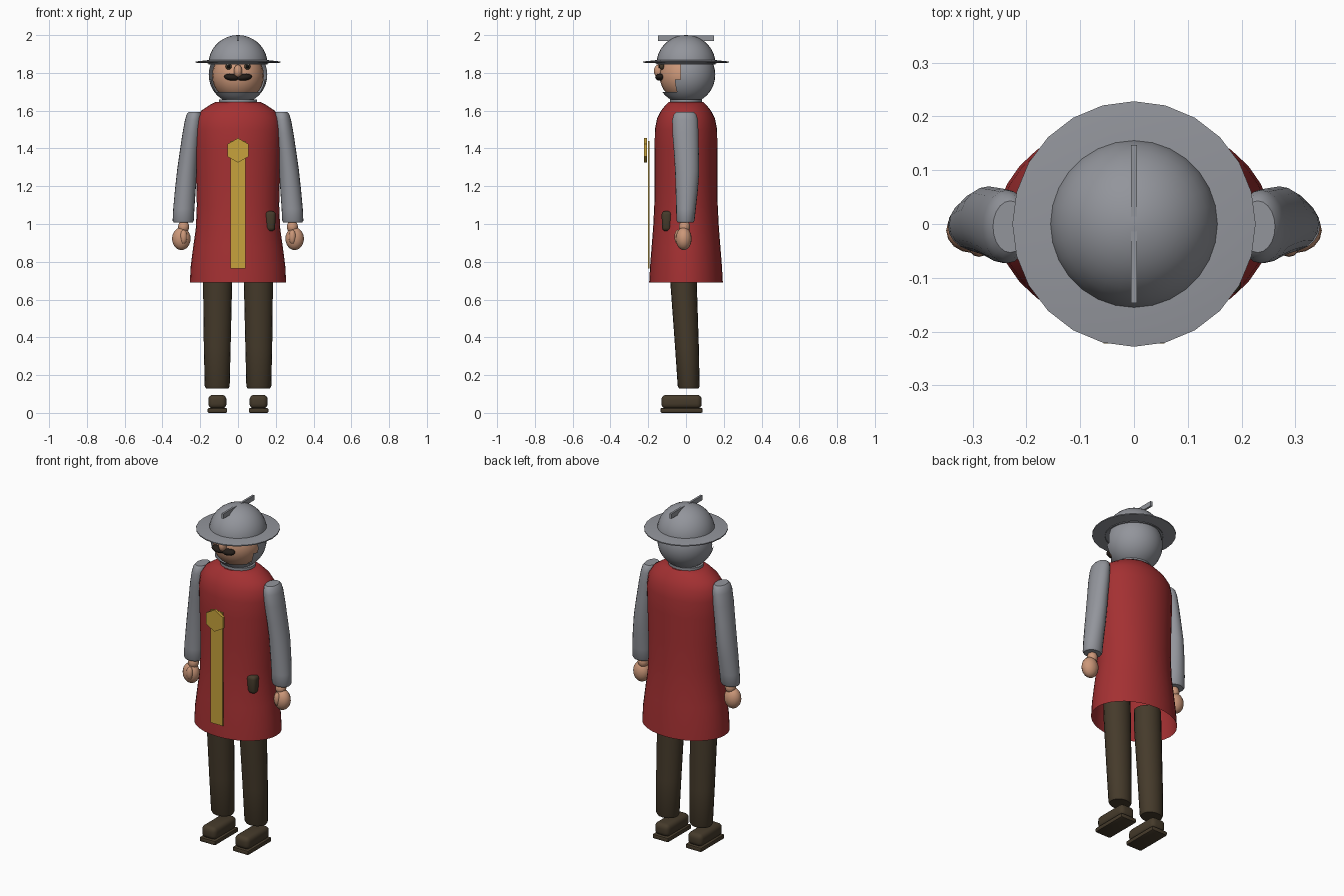
import bpy, bmesh, math
from mathutils import Matrix, Vector

if "Cube" in bpy.data.objects:
    bpy.data.objects.remove(bpy.data.objects["Cube"])


def material(name, rgb):
    m = bpy.data.materials.new(name)
    m.diffuse_color = (*rgb, 1)
    m.use_nodes = True
    m.node_tree.nodes["Principled BSDF"].inputs["Base Color"].default_value = m.diffuse_color
    return m


STEEL = material("steel grey", (0.29, 0.30, 0.33))
RED = material("tunic red", (0.37, 0.03, 0.032))
GOLD = material("gold", (0.57, 0.36, 0.045))
SKIN = material("skin", (0.60, 0.31, 0.19))
BROWN = material("dark brown", (0.06, 0.043, 0.024))
HAIR = material("moustache brown", (0.018, 0.013, 0.01))
BLACK = material("eye black", (0.006, 0.006, 0.006))


def finish(bm, name, mat, angle=40):
    me = bpy.data.meshes.new(name)
    bm.to_mesh(me)
    bm.free()
    ob = bpy.data.objects.new(name, me)
    bpy.context.collection.objects.link(ob)
    me.materials.append(mat)
    bpy.ops.object.select_all(action='DESELECT')
    ob.select_set(True)
    bpy.context.view_layer.objects.active = ob
    bpy.ops.object.shade_smooth_by_angle(angle=math.radians(angle))
    return ob


def loft(name, mat, rings, n=24, bottom=True, top=True, angle=40):
    """Stack of ellipses (cx, cy, z, rx, ry), listed from low to high."""
    bm = bmesh.new()
    loops = []
    for cx, cy, z, rx, ry in rings:
        loops.append([bm.verts.new((cx + rx * math.cos(2 * math.pi * i / n),
                                    cy + ry * math.sin(2 * math.pi * i / n), z)) for i in range(n)])
    for a, b in zip(loops, loops[1:]):
        for i in range(n):
            j = (i + 1) % n
            bm.faces.new((a[i], a[j], b[j], b[i]))
    if bottom:
        bm.faces.new(loops[0][::-1])
    if top:
        bm.faces.new(loops[-1])
    return finish(bm, name, mat, angle)


def ball(name, mat, loc, size, u=20, v=12, rot=0, drop=None):
    """Ellipsoid; drop is a rule that removes faces by their centre."""
    bm = bmesh.new()
    bmesh.ops.create_uvsphere(bm, u_segments=u, v_segments=v, radius=1)
    bm.transform(Matrix.Translation(loc) @ Matrix.Rotation(rot, 4, 'Y') @ Matrix.Diagonal((*size, 1)))
    if drop:
        dead = [f for f in bm.faces if drop(f.calc_center_median())]
        bmesh.ops.delete(bm, geom=dead, context='FACES')
    return finish(bm, name, mat)


def box(name, mat, lo, hi, bevel=0, seg=3, taper=1):
    bm = bmesh.new()
    bmesh.ops.create_cube(bm, size=1)
    for v in bm.verts:
        if v.co.z < 0:
            v.co.x *= taper
            v.co.y *= taper
    lo, hi = Vector(lo), Vector(hi)
    bm.transform(Matrix.Translation((lo + hi) / 2) @ Matrix.Diagonal((*(hi - lo), 1)))
    if bevel:
        bmesh.ops.bevel(bm, geom=bm.edges[:], offset=bevel, segments=seg, profile=0.5, affect='EDGES')
    return finish(bm, name, mat)


# Tunic, open at the hem
loft("tunic", RED, [(0, 0, z, rx, ry) for z, rx, ry in (
    (0.69, 0.255, 0.195), (0.78, 0.25, 0.19), (0.88, 0.237, 0.182), (0.98, 0.223, 0.174),
    (1.10, 0.218, 0.168), (1.25, 0.222, 0.166), (1.40, 0.228, 0.166), (1.50, 0.23, 0.165),
    (1.56, 0.222, 0.153), (1.60, 0.195, 0.132), (1.63, 0.15, 0.108), (1.645, 0.12, 0.092))],
    n=32, bottom=False)
loft("collar", STEEL, [(0, 0, 1.60, 0.10, 0.085), (0, 0, 1.66, 0.10, 0.085)], n=24)

# Head: mail hood with a face opening, and the face inside
ball("hood", STEEL, (0, 0, 1.79), (0.155, 0.155, 0.155), 32, 20,
     drop=lambda c: 1.69 < c.z < 1.87 and c.y < (-0.035 if c.z > 1.765 else -0.06))
ball("face", SKIN, (0, -0.003, 1.785), (0.137, 0.137, 0.137), 24, 16)
ball("nose", SKIN, (0, -0.145, 1.81), (0.022, 0.025, 0.034), 12, 10)
for s in (-1, 1):
    ball("moustache", HAIR, (s * 0.034, -0.137, 1.777), (0.041, 0.026, 0.018), 14, 10, rot=-s * 0.12)
    ball("eye", BROWN, (s * 0.05, -0.128, 1.834), (0.016, 0.014, 0.017), 12, 8)
    ball("pupil", BLACK, (s * 0.05, -0.14, 1.834), (0.008, 0.007, 0.009), 10, 8)

# Helmet: dome, brim and crest
dome = [(0, 0, 1.845 + 0.155 * math.sin(t), 0.157 * math.cos(t), 0.157 * math.cos(t))
        for t in [math.radians(a) for a in (0, 10, 20, 30, 40, 50, 60, 70, 80, 88)]]
loft("helmet_dome", STEEL, dome, n=28, bottom=False)
loft("helmet_brim", STEEL, [(0, 0, 1.851, 0.16, 0.16), (0, 0, 1.854, 0.226, 0.228),
                            (0, 0, 1.860, 0.226, 0.228), (0, 0, 1.868, 0.155, 0.155)], n=24, angle=25)
box("helmet_crest", STEEL, (-0.006, -0.147, 1.97), (0.006, 0.147, 1.999))

for s in (-1, 1):
    # Sleeves
    loft("sleeve", STEEL, [(s * x, y, z, rx, ry) for x, y, z, rx, ry in (
        (0.290, -0.003, 1.008, 0.050, 0.042), (0.290, -0.003, 1.018, 0.056, 0.048),
        (0.287, 0.000, 1.08, 0.056, 0.052), (0.279, 0.004, 1.18, 0.055, 0.059),
        (0.270, 0.006, 1.28, 0.053, 0.064), (0.258, 0.002, 1.38, 0.051, 0.066),
        (0.245, -0.003, 1.48, 0.049, 0.069), (0.236, -0.005, 1.55, 0.045, 0.068),
        (0.232, -0.005, 1.58, 0.040, 0.060), (0.230, -0.005, 1.592, 0.032, 0.048))], n=20)
    # Hands
    ball("wrist", SKIN, (s * 0.288, -0.008, 0.985), (0.030, 0.030, 0.035), 14, 10)
    ball("hand", SKIN, (s * 0.300, -0.012, 0.922), (0.049, 0.042, 0.060), 16, 12)
    ball("thumb", SKIN, (s * 0.288, -0.043, 0.932), (0.019, 0.018, 0.038), 12, 10)
    # Trousers
    loft("trouser_leg", BROWN, [(s * x, y, z, rx, ry) for x, y, z, rx, ry in (
        (0.110, 0.014, 0.130, 0.060, 0.052), (0.110, 0.014, 0.142, 0.066, 0.058),
        (0.110, 0.005, 0.35, 0.071, 0.063), (0.108, -0.013, 0.69, 0.077, 0.070),
        (0.108, -0.016, 0.80, 0.076, 0.070))], n=20)
    # Shoes
    box("shoe_upper", BROWN, (s * 0.109 - 0.048, -0.13, 0.022), (s * 0.109 + 0.048, 0.083, 0.096), 0.026, 4)
    box("shoe_sole", BROWN, (s * 0.109 - 0.052, -0.135, 0.0), (s * 0.109 + 0.052, 0.088, 0.026), 0.007, 2)

# Gold emblem: long band with a six-sided badge
box("gold_band", GOLD, (-0.04, -0.201, 0.765), (0.04, -0.193, 1.44))
bm = bmesh.new()
bmesh.ops.create_cone(bm, cap_ends=True, segments=6, radius1=0.065, radius2=0.065, depth=0.016)
bm.transform(Matrix.Translation((0, -0.214, 1.39)) @ Matrix.Rotation(math.pi / 2, 4, 'X'))
finish(bm, "gold_badge", GOLD)

# Belt pouch
box("pouch", BROWN, (0.140, -0.130, 0.962), (0.200, -0.075, 1.068), 0.018, 3, taper=0.85)
